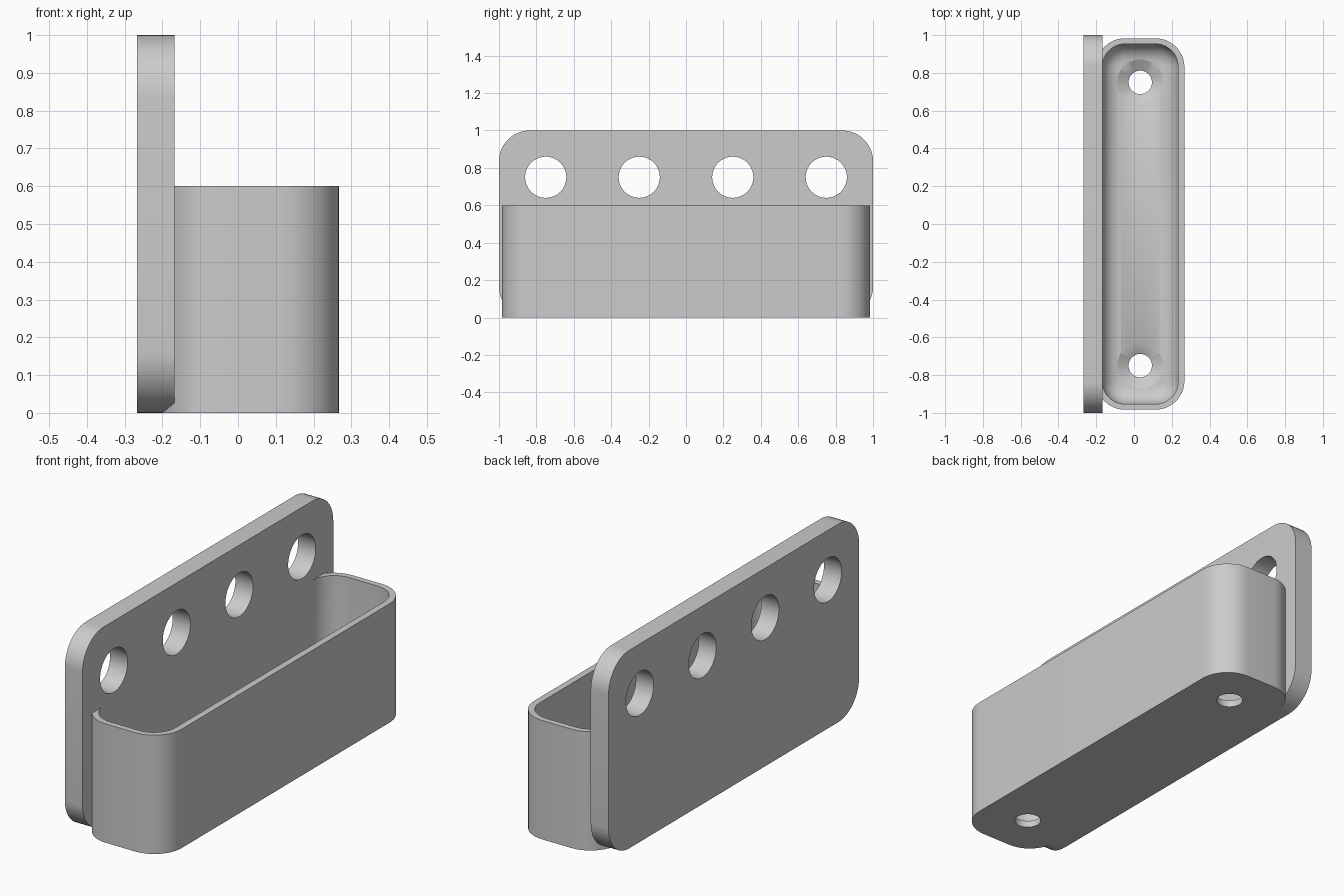
import bpy, bmesh, math

if "Cube" in bpy.data.objects:
    bpy.data.objects.remove(bpy.data.objects["Cube"])

grey = bpy.data.materials.new("light grey")
grey.diffuse_color = (0.6, 0.6, 0.6, 1)
grey.use_nodes = True
grey.node_tree.nodes["Principled BSDF"].inputs["Base Color"].default_value = grey.diffuse_color

PLATE_BACK, PLATE_FACE = -0.267, -0.168
TRAY_X, FLOOR, RIM = 0.033, 0.067, 0.6


def rounded_rect(hx, hy, r, n=12):
    """Outline of a rounded rectangle, counter-clockwise."""
    pts = []
    for q, (sx, sy) in enumerate([(1, 1), (-1, 1), (-1, -1), (1, -1)]):
        for i in range(n + 1):
            a = math.pi / 2 * (q + i / n)
            pts.append((sx * (hx - r) + r * math.cos(a), sy * (hy - r) + r * math.sin(a)))
    return pts


def circle(r, n=64):
    return [(r * math.cos(2 * math.pi * i / n), r * math.sin(2 * math.pi * i / n)) for i in range(n)]


def loft(name, rings):
    """Closed solid through rings of 3D points."""
    bm = bmesh.new()
    loops = [[bm.verts.new(p) for p in ring] for ring in rings]
    n = len(loops[0])
    for a, b in zip(loops, loops[1:]):
        for i in range(n):
            j = (i + 1) % n
            bm.faces.new((a[i], a[j], b[j], b[i]))
    bm.faces.new(loops[0][::-1])
    bm.faces.new(loops[-1])
    bmesh.ops.recalc_face_normals(bm, faces=bm.faces)
    me = bpy.data.meshes.new(name)
    bm.to_mesh(me)
    bm.free()
    me.materials.append(grey)
    ob = bpy.data.objects.new(name, me)
    bpy.context.collection.objects.link(ob)
    return ob


def upright(name, outline, cx, cy, levels):
    return loft(name, [[(cx + x, cy + y, z) for x, y in outline] for z in levels])


def across(name, outline, cy, cz, levels):
    return loft(name, [[(x, cy + u, cz + v) for u, v in outline] for x in levels])


def combine(body, tool, operation):
    mod = body.modifiers.new(operation.lower(), 'BOOLEAN')
    mod.operation, mod.solver, mod.object = operation, 'EXACT', tool
    bpy.context.view_layer.objects.active = body
    bpy.ops.object.modifier_apply(modifier=mod.name)
    bpy.data.objects.remove(tool)


# Mounting plate joined to the solid tray block
holder = across("wall_holder", rounded_rect(1.0, 0.5, 0.165), 0, 0.5, (PLATE_BACK, PLATE_FACE))
tray = upright("tray", rounded_rect(0.234, 0.983, 0.153), TRAY_X, 0, (0, RIM))
combine(holder, tray, 'UNION')

# Tray cavity with a rounded floor edge
FILLET, CORNER = 0.1, 0.12
rings = []
for i in range(9):
    a = math.pi / 2 * i / 8
    inset = FILLET * (1 - math.sin(a))
    z = FLOOR + FILLET * (1 - math.cos(a))
    outline = rounded_rect(0.201 - inset, 0.953 - inset, CORNER - inset)
    rings.append([(TRAY_X + x, y, z) for x, y in outline])
rings.append([(x, y, RIM + 0.03) for x, y, z in rings[-1]])
combine(holder, loft("cavity", rings), 'DIFFERENCE')

# Four round holes through the plate
for y in (-0.75, -0.25, 0.25, 0.75):
    combine(holder, across("plate_hole", circle(0.11), y, 0.75, (-0.4, -0.1)), 'DIFFERENCE')

# Two countersunk screw holes through the floor
for y in (-0.75, 0.75):
    steps = [(0.062, -0.1), (0.062, 0.034), (0.122, FLOOR), (0.122, 0.25)]
    screw = loft("screw_hole", [[(TRAY_X + px, y + py, z) for px, py in circle(r)] for r, z in steps])
    combine(holder, screw, 'DIFFERENCE')

bpy.ops.object.select_all(action='DESELECT')
holder.select_set(True)
bpy.context.view_layer.objects.active = holder
bpy.ops.object.shade_smooth_by_angle(angle=math.radians(30))
